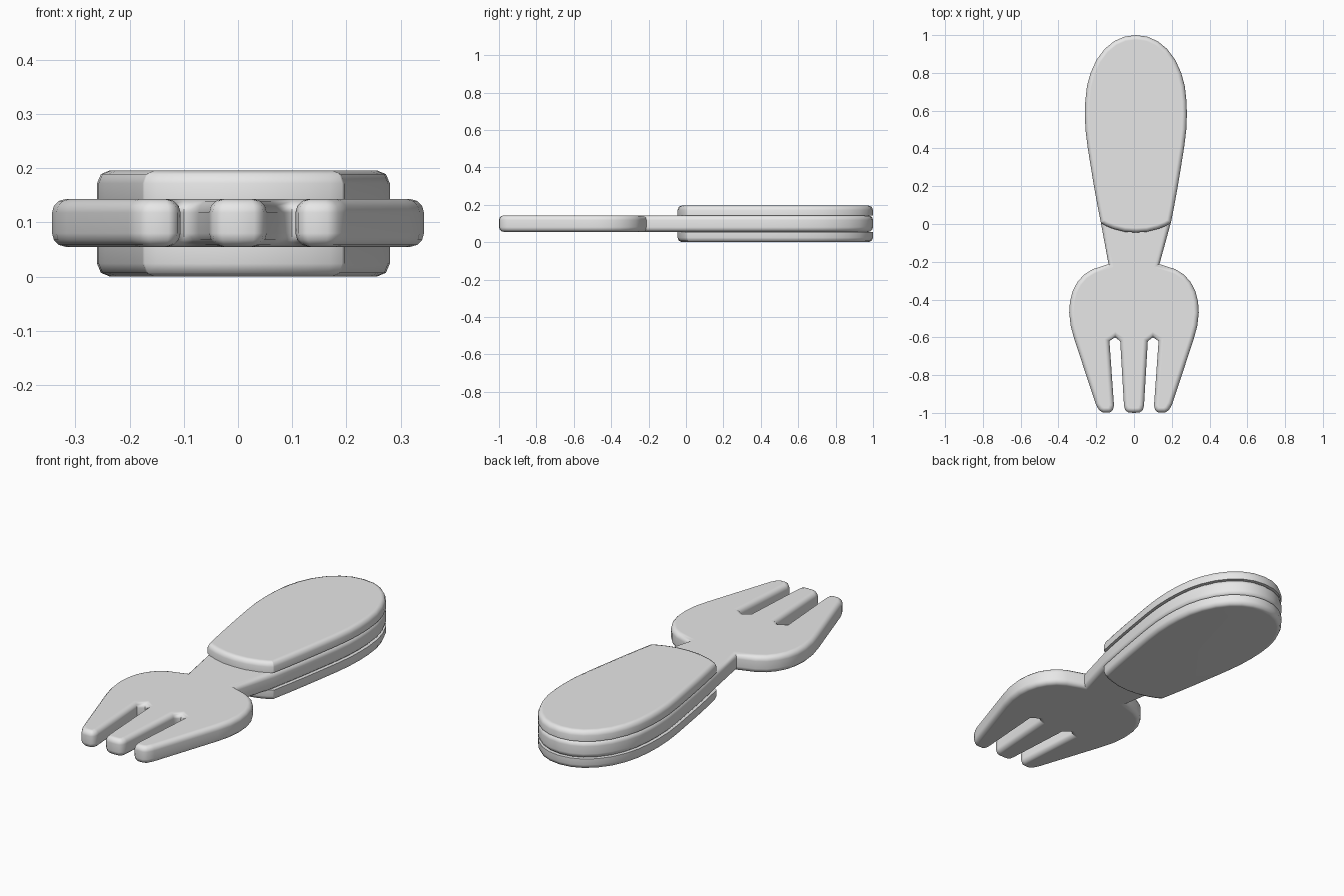
import bpy
import bmesh

cube = bpy.data.objects.get("Cube")
if cube:
    bpy.data.objects.remove(cube, do_unlink=True)

grey = bpy.data.materials.new("plain_grey")
grey.use_nodes = True
grey.diffuse_color = (0.8, 0.8, 0.8, 1)
grey.node_tree.nodes["Principled BSDF"].inputs["Base Color"].default_value = (0.8, 0.8, 0.8, 1)

HANDLE_X = 0.01


def mirrored(half, cx=0.0):
    """Close a right-hand half outline whose first and last points lie on the axis."""
    right = [(cx + x, y) for x, y in half]
    left = [(cx - x, y) for x, y in reversed(half[1:-1])]
    return right + left


def plate(name, outline, z0, z1, bevel, segments, round_top=True, round_bottom=True):
    """Extrude an outline and round the rims of its caps."""
    bm = bmesh.new()
    base = bm.faces.new([bm.verts.new((x, y, z0)) for x, y in outline])
    ext = bmesh.ops.extrude_face_region(bm, geom=[base], use_keep_orig=True)
    top = [g for g in ext["geom"] if isinstance(g, bmesh.types.BMVert)]
    bmesh.ops.translate(bm, verts=top, vec=(0, 0, z1 - z0))
    bmesh.ops.recalc_face_normals(bm, faces=bm.faces[:])
    rims = []
    for e in bm.edges:
        zs = [v.co.z for v in e.verts]
        if (round_top and min(zs) > z1 - 1e-4) or (round_bottom and max(zs) < z0 + 1e-4):
            rims.append(e)
    bmesh.ops.bevel(bm, geom=rims, offset=bevel, segments=segments, profile=0.5,
                    affect='EDGES', clamp_overlap=False)
    bmesh.ops.recalc_face_normals(bm, faces=bm.faces[:])
    mesh = bpy.data.meshes.new(name)
    bm.to_mesh(mesh)
    bm.free()
    mesh.materials.append(grey)
    obj = bpy.data.objects.new(name, mesh)
    bpy.context.collection.objects.link(obj)
    bpy.ops.object.select_all(action='DESELECT')
    obj.select_set(True)
    bpy.context.view_layer.objects.active = obj
    bpy.ops.object.shade_smooth_by_angle(angle=0.85)
    weighted = obj.modifiers.new("flat_caps", 'WEIGHTED_NORMAL')
    weighted.keep_sharp = True
    return obj


# Rounded grip, from the narrow end to the tip
grip = [(0.186, 0.01), (0.202, 0.09), (0.222, 0.2), (0.24, 0.31), (0.256, 0.41), (0.267, 0.5),
        (0.27, 0.58), (0.268, 0.65), (0.259, 0.73), (0.24, 0.8), (0.208, 0.87),
        (0.165, 0.927), (0.115, 0.968), (0.06, 0.992), (0, 1.0)]

# Head with three tines, from the middle tine out to the neck
head = [(0, -1.0), (0.03, -0.998), (0.047, -0.985), (0.053, -0.96), (0.073, -0.62),
        (0.1, -0.6), (0.13, -0.62), (0.106, -0.96), (0.112, -0.985), (0.128, -0.998),
        (0.165, -0.998), (0.185, -0.985), (0.202, -0.955), (0.316, -0.61), (0.335, -0.54),
        (0.343, -0.47), (0.339, -0.41), (0.325, -0.355), (0.3, -0.308), (0.265, -0.268),
        (0.22, -0.24), (0.135, -0.212)]

# Core plate: head, neck and grip in one piece
core = mirrored(head + grip)
core = [(x + (HANDLE_X if y > -0.1 else 0), y) for x, y in core]
plate("fork_core", core, 0.055, 0.143, 0.025, 3)

# Grip covers with a bowed front edge
cover = [(0, -0.045), (0.06, -0.041), (0.12, -0.026), (0.16, -0.01), (0.182, 0.003)] + grip
outline = mirrored(cover, HANDLE_X)
plate("upper_grip_cover", outline, 0.143, 0.196, 0.024, 2, round_bottom=False)
plate("lower_grip_cover", outline, 0.0, 0.055, 0.024, 2, round_top=False)
